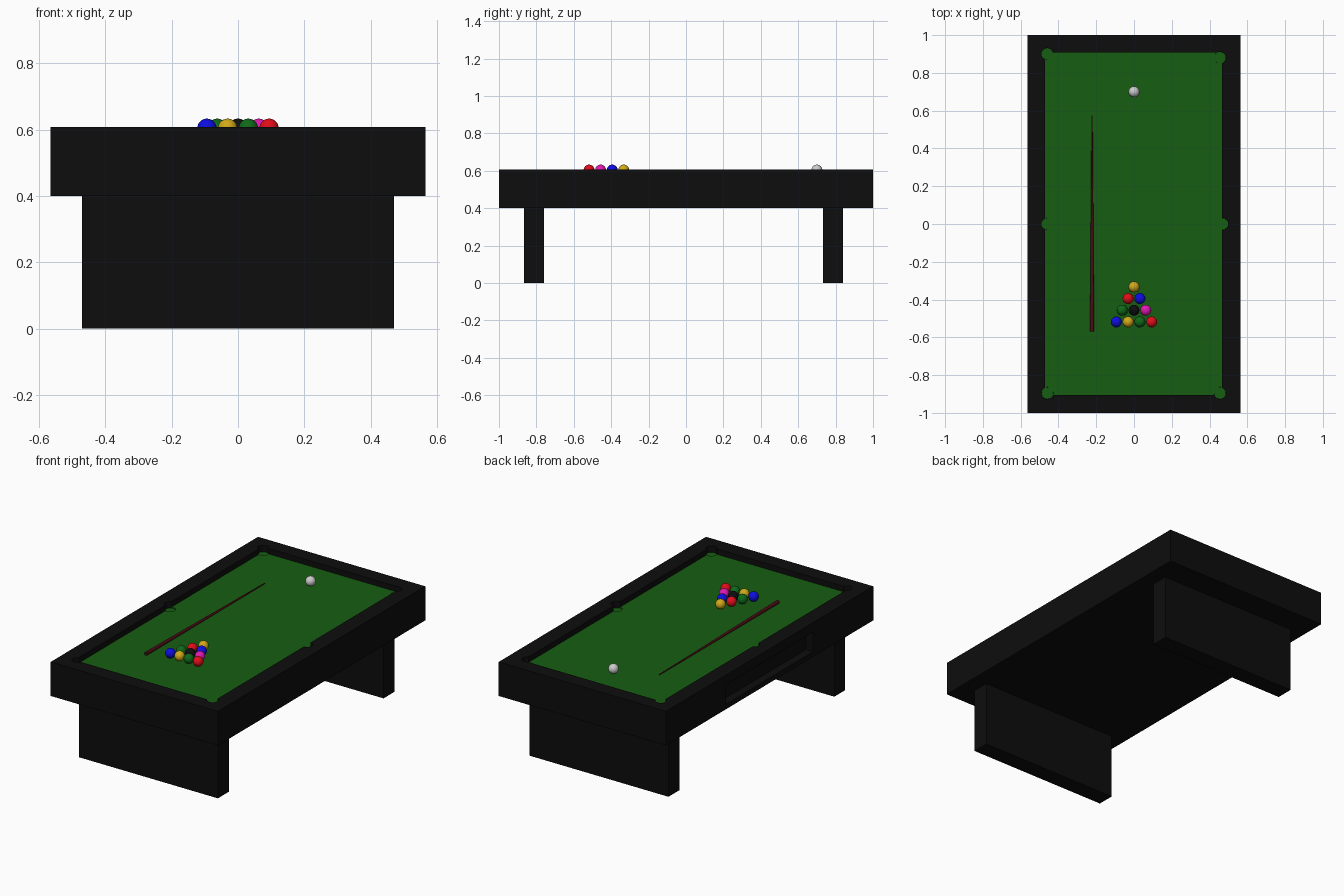
import bpy, bmesh
from math import radians
from mathutils import Vector, Matrix

if "Cube" in bpy.data.objects:
    bpy.data.objects.remove(bpy.data.objects["Cube"])


def material(name, r, g, b):
    m = bpy.data.materials.new(name)
    m.diffuse_color = (r, g, b, 1)
    m.use_nodes = True
    m.node_tree.nodes["Principled BSDF"].inputs["Base Color"].default_value = m.diffuse_color
    return m


BLACK = material("black", 0.004, 0.004, 0.004)
FELT = material("felt_green", 0.008, 0.11, 0.006)
WOOD = material("cue_red", 0.07, 0.004, 0.007)
BALL = {
    "white": material("ball_white", 0.6, 0.6, 0.6),
    "yellow": material("ball_yellow", 0.65, 0.4, 0.01),
    "red": material("ball_red", 0.75, 0.004, 0.01),
    "blue": material("ball_blue", 0.004, 0.004, 0.75),
    "green": material("ball_green", 0.005, 0.14, 0.01),
    "magenta": material("ball_magenta", 0.75, 0.01, 0.45),
    "black": BLACK,
}


def finish(name, bm, mat, smooth=False):
    me = bpy.data.meshes.new(name)
    bm.to_mesh(me)
    bm.free()
    me.materials.append(mat)
    if smooth:
        me.shade_smooth()
    ob = bpy.data.objects.new(name, me)
    bpy.context.collection.objects.link(ob)
    return ob


def box(name, lo, hi, mat):
    lo, hi = Vector(lo), Vector(hi)
    bm = bmesh.new()
    bmesh.ops.create_cube(bm, size=1, matrix=Matrix.Translation((lo + hi) / 2)
                          @ Matrix.Diagonal((*(hi - lo), 1)))
    return finish(name, bm, mat)


def rod(name, a, b, r1, r2, mat, segs=32):
    a, b = Vector(a), Vector(b)
    bm = bmesh.new()
    rot = (b - a).to_track_quat('Z', 'Y').to_matrix().to_4x4()
    bmesh.ops.create_cone(bm, cap_ends=True, segments=segs, radius1=r1, radius2=r2,
                          depth=(b - a).length,
                          matrix=Matrix.Translation((a + b) / 2) @ rot)
    return finish(name, bm, mat)


def cut(target, cutter):
    mod = target.modifiers.new("cut", 'BOOLEAN')
    mod.operation = 'DIFFERENCE'
    mod.solver = 'EXACT'
    mod.object = cutter
    cutter.hide_render = True
    cutter.hide_viewport = True


RAIL_TOP, FELT_TOP, R = 0.608, 0.575, 0.029

# Table body with a sunken bed and a ball-return recess on the left side
body = box("table_body", (-0.565, -1, 0.4), (0.565, 1, RAIL_TOP), BLACK)
cut(body, box("bed_cutter", (-0.47, -0.905, 0.565), (0.467, 0.908, 0.7), BLACK))
cut(body, box("return_cutter", (-0.6, -0.42, 0.43), (-0.515, 0.42, 0.55), BLACK))

# Felt bed
felt = box("felt_bed", (-0.47, -0.905, 0.565), (0.467, 0.908, FELT_TOP), FELT)

# Pockets cut through felt and rails, each with a green floor
pockets = [(-0.46, 0.9), (0.455, 0.88), (-0.46, 0), (0.468, 0), (-0.458, -0.895), (0.455, -0.895)]
for i, (x, y) in enumerate(pockets):
    cutter = rod(f"pocket_cutter_{i}", (x, y, 0.55), (x, y, 0.7), 0.031, 0.031, BLACK)
    cut(body, cutter)
    cut(felt, cutter)
    rod(f"pocket_floor_{i}", (x, y, 0.545), (x, y, 0.568), 0.0308, 0.0308, FELT)

# Slab legs across each end
box("front_leg", (-0.47, -0.865, 0), (0.47, -0.76, 0.4), BLACK)
box("back_leg", (-0.47, 0.733, 0), (0.47, 0.84, 0.4), BLACK)


# Balls
def ball(name, x, y, colour):
    bm = bmesh.new()
    bmesh.ops.create_uvsphere(bm, u_segments=32, v_segments=16, radius=R,
                              matrix=Matrix.Translation((x, y, FELT_TOP + R)))
    finish(name, bm, BALL[colour], True)


ball("cue_ball", 0, 0.7, "white")
rack = [["yellow"], ["red", "blue"], ["green", "black", "magenta"],
        ["blue", "yellow", "green", "red"]]
for row, colours in enumerate(rack):
    for col, colour in enumerate(colours):
        ball(f"ball_{row}_{col}", (col - row / 2) * 0.0625, -0.333 - row * 0.0618, colour)

# Tapered cue lying on the felt
cue = rod("cue_stick", (-0.222, -0.57, FELT_TOP + 0.011), (-0.222, 0.575, FELT_TOP + 0.003),
          0.011, 0.003, WOOD, 24)
bpy.context.view_layer.objects.active = cue
cue.select_set(True)
bpy.ops.object.shade_smooth_by_angle(angle=radians(40))
